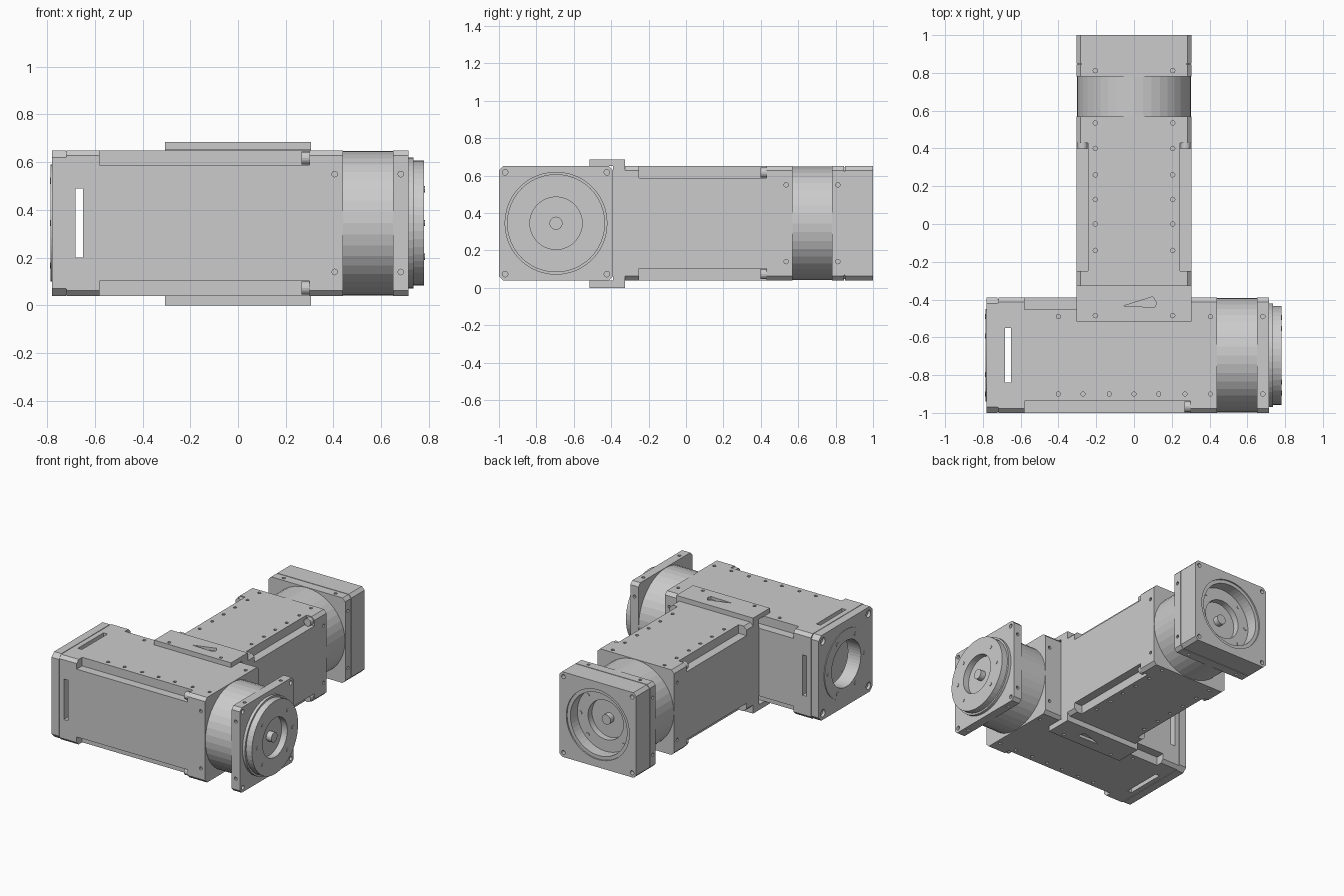
import bpy, bmesh
from math import pi, cos, sin
from mathutils import Matrix, Vector

if "Cube" in bpy.data.objects:
    bpy.data.objects.remove(bpy.data.objects["Cube"])

I = Matrix.Identity(4)
T = Matrix.Translation
UP = Matrix.Rotation(-pi / 2, 4, 'Y')          # turns the extrusion axis from x to z
SIGNS = [(a, b) for a in (-1, 1) for b in (-1, 1)]
H = 0.305                                      # half width of a drive housing


def circle(r, n=48, y=0, z=0):
    return [(y + r * cos(2 * pi * i / n), z + r * sin(2 * pi * i / n)) for i in range(n)]


def rect(y0, y1, z0, z1):
    return [(y0, z0), (y1, z0), (y1, z1), (y0, z1)]


def square(h=H, c=0.022):
    return [(h, c - h), (h, h - c), (h - c, h), (c - h, h),
            (-h, h - c), (-h, c - h), (c - h, -h), (h - c, -h)]


def add_prism(bm, pts, x0, x1, m=I):
    a = [bm.verts.new(m @ Vector((x0, y, z))) for y, z in pts]
    b = [bm.verts.new(m @ Vector((x1, y, z))) for y, z in pts]
    bm.faces.new(a[::-1])
    bm.faces.new(b)
    n = len(pts)
    for i in range(n):
        bm.faces.new((a[i], a[(i + 1) % n], b[(i + 1) % n], b[i]))


def finish(name, bm, frame=I):
    bmesh.ops.recalc_face_normals(bm, faces=bm.faces)
    me = bpy.data.meshes.new(name)
    bm.to_mesh(me)
    bm.free()
    ob = bpy.data.objects.new(name, me)
    bpy.context.collection.objects.link(ob)
    ob.matrix_world = frame
    return ob


def part(name, prisms, frame, cuts=()):
    """Extruded part, with a list of extruded cutters taken away."""
    bm = bmesh.new()
    for p in prisms:
        add_prism(bm, *p)
    ob = finish(name, bm, frame)
    if cuts:
        bm = bmesh.new()
        for c in cuts:
            add_prism(bm, *c)
        cutter = finish(name + "_cutter", bm, frame)
        cutter.hide_render = True
        mod = ob.modifiers.new("cut", 'BOOLEAN')
        mod.operation, mod.solver, mod.use_self = 'DIFFERENCE', 'EXACT', True
        mod.object = cutter
        bpy.context.view_layer.objects.active = ob
        bpy.ops.object.modifier_apply(modifier="cut")
        bpy.data.objects.remove(cutter)
    return ob


def lathe(name, profile, frame, n=48):
    bm = bmesh.new()
    vs = [bm.verts.new((x, r, 0)) for x, r in profile]
    es = [bm.edges.new(p) for p in zip(vs, vs[1:])]
    bmesh.ops.spin(bm, geom=vs + es, cent=(0, 0, 0), axis=(1, 0, 0),
                   angle=2 * pi, steps=n, use_duplicate=False)
    bmesh.ops.remove_doubles(bm, verts=bm.verts, dist=1e-5)
    return finish(name, bm, frame)


def side_holes(xs, sides):
    return [(circle(0.012, 8), 0.275, 0.35,
             Matrix.Rotation(k * pi / 2, 4, 'X') @ T((x, s * 0.205, 0)) @ UP)
            for x in xs for k in sides for s in (-1, 1)]


def corner_holes(x0, x1, r=0.015, d=0.272):
    return [(circle(r, 12, a * d, b * d), x0, x1) for a, b in SIGNS]


def drive(tag, frame, start, notch):
    # housing with four corner channels
    cuts = [(rect(*sorted((a * 0.243, a * 0.4)), *sorted((b * 0.243, b * 0.4))), notch, 0.30)
            for a, b in SIGNS]
    cuts += side_holes([0.405], range(4))
    cuts += side_holes([x for x in (-0.4, -0.27, -0.13, 0, 0.13, 0.27) if x > start + 0.1], (0, 2))
    part(tag + "_housing", [(square(), start, 0.44)], frame, cuts)
    # screw heads at the channel ends
    part(tag + "_channel_screws",
         [(circle(0.027, 16, a * 0.272, b * 0.272), 0.267, 0.302) for a, b in SIGNS], frame)
    # round neck and square front plate
    part(tag + "_neck", [(circle(0.303, 40), 0.44, 0.65)], frame)
    part(tag + "_front_plate", [(square(), 0.65, 0.715)], frame,
         side_holes([0.682], range(4)) + corner_holes(0.69, 0.75))
    # stepped output flange with sunken centre and shaft
    lathe(tag + "_output_flange",
          [(0.71, 0), (0.71, 0.275), (0.735, 0.275), (0.735, 0.262), (0.78, 0.262),
           (0.78, 0.14), (0.735, 0.14), (0.735, 0.035), (0.775, 0.035), (0.775, 0)], frame)
    part(tag + "_flange_screws",
         [(circle(0.013, 8, 0.2 * cos(t), 0.2 * sin(t)), 0.77, 0.784)
          for t in (0, pi / 4, 3 * pi / 4, pi, 5 * pi / 4, 7 * pi / 4)], frame)


# cross drive along x
frame_a = T((0, -0.695, 0.345))
drive("cross_drive", frame_a, -0.65, -0.58)

# vented rear plate and bored rear cap
bore = (circle(0.165), -0.85, -0.6)
part("rear_vent_plate", [(square(), -0.718, -0.65)], frame_a,
     [bore, (rect(-0.4, 0.4, -0.145, 0.145), -0.682, -0.64),
      (rect(-0.145, 0.145, -0.4, 0.4), -0.682, -0.64)])
part("rear_cap", [(square(H, 0.03), -0.78, -0.722)], frame_a,
     [bore] + corner_holes(-0.8, -0.76, 0.026, 0.258))
part("rear_seam", [(square(H - 0.006), -0.722, -0.718)], frame_a, [bore])
part("rear_ring", [(circle(0.245), -0.785, -0.775)], frame_a, [bore])
part("rear_ring_screws", [(circle(0.013, 8, 0.205 * cos(k * pi / 3), 0.205 * sin(k * pi / 3)),
                           -0.789, -0.78) for k in range(6)], frame_a)

# long drive along y
frame_b = T((0, 0.13, 0.345)) @ Matrix.Rotation(pi / 2, 4, 'Z')
drive("long_drive", frame_b, -0.46, -0.38)

# square socket around the long drive's output
part("end_socket", [(square(), 0.72, 0.87)], frame_b,
     [(circle(0.225), 0.60, 0.862), (circle(0.25), 0.86, 0.95)] + corner_holes(0.84, 0.9))
part("socket_seam", [(square(H - 0.006), 0.714, 0.721)], frame_b)

# U-shaped bracket gripping the cross drive
pocket = [(-0.435, 0.06), (-0.385, -0.10), (-0.42, -0.12), (-0.44, -0.11)]
screws = [(circle(0.012, 8, -0.485, x), z, z + 0.03, UP) for x in (-0.205, 0.205) for z in (-0.015, 0.67)]
part("bracket", [([(-0.515, 0), (-0.325, 0), (-0.325, 0.685), (-0.515, 0.685), (-0.515, 0.651),
                   (-0.39, 0.651), (-0.39, 0.039), (-0.515, 0.039)], -0.305, 0.305)], I,
     [(pocket, -0.02, 0.02, UP), (pocket, 0.665, 0.7, UP)] + screws)
